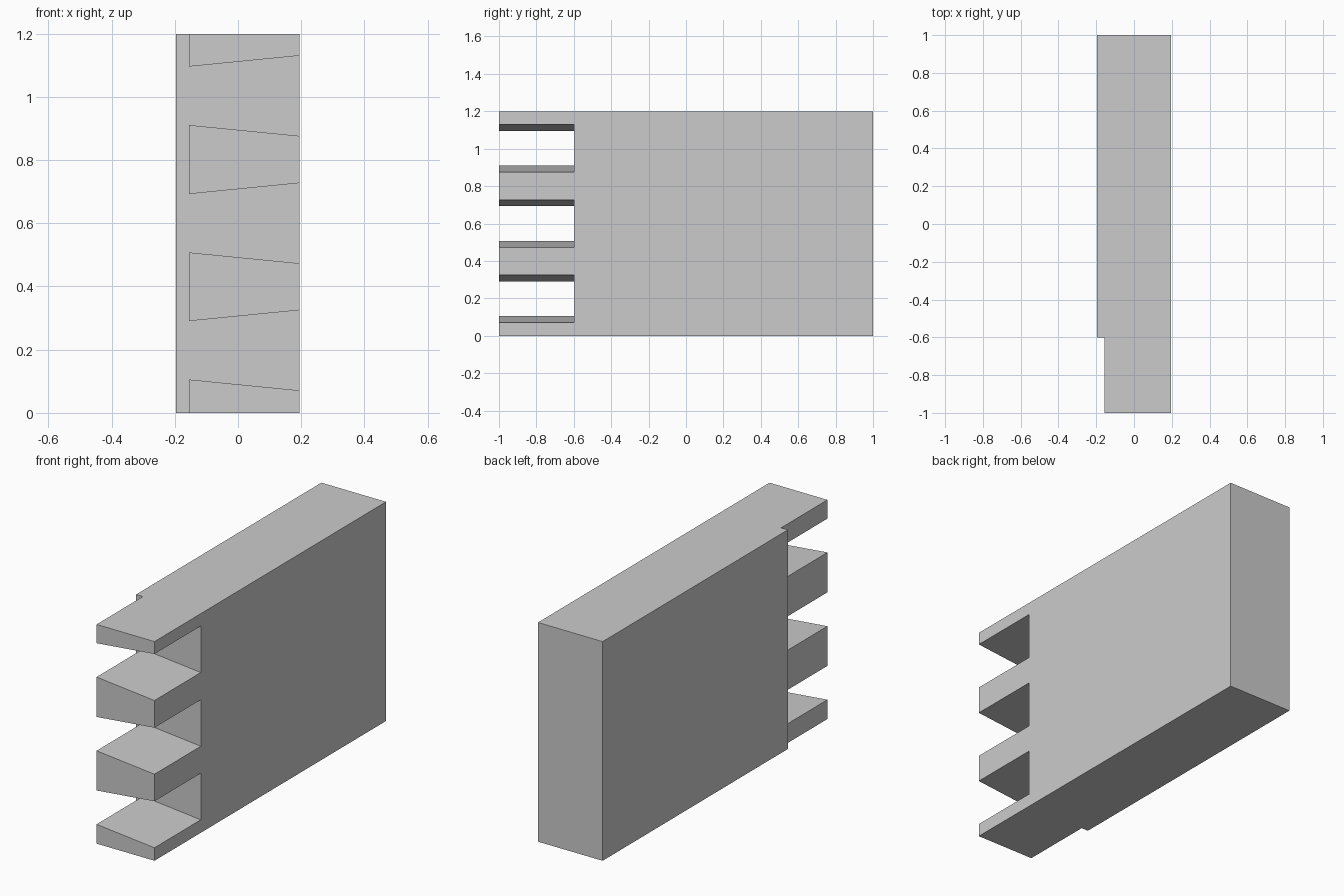
import bpy, bmesh

if "Cube" in bpy.data.objects:
    bpy.data.objects.remove(bpy.data.objects["Cube"])

X0, X1, XLAP = -0.196, 0.195, -0.155   # board faces and lap shoulder
H = 1.198                              # board width (standing up)
SHOULDER = -0.6                        # where the tails begin


def prism(name, profile, y0, y1):
    """Extrude an (x, z) profile along y."""
    bm = bmesh.new()
    face = bm.faces.new([bm.verts.new((x, y0, z)) for x, z in profile])
    out = bmesh.ops.extrude_face_region(bm, geom=[face])
    verts = [v for v in out["geom"] if isinstance(v, bmesh.types.BMVert)]
    bmesh.ops.translate(bm, verts=verts, vec=(0, y1 - y0, 0))
    bmesh.ops.recalc_face_normals(bm, faces=bm.faces[:])
    mesh = bpy.data.meshes.new(name)
    bm.to_mesh(mesh)
    bm.free()
    obj = bpy.data.objects.new(name, mesh)
    bpy.context.collection.objects.link(obj)
    return obj


def cut(target, cutter):
    cutter.hide_render = True
    mod = target.modifiers.new("cut", 'BOOLEAN')
    mod.operation = 'DIFFERENCE'
    mod.solver = 'EXACT'
    mod.object = cutter
    bpy.context.view_layer.objects.active = target
    bpy.ops.object.modifier_apply(modifier=mod.name)
    bpy.data.objects.remove(cutter)


# Plain board
board = prism("dovetail_board", [(X0, 0), (X1, 0), (X1, H), (X0, H)], -1, 1)

# Lap step along the inner face of the tails
cut(board, prism("lap_cutter", [(X0 - .1, -.1), (XLAP, -.1), (XLAP, H + .1), (X0 - .1, H + .1)],
                 -1.1, SHOULDER))

# Three flared sockets, leaving two full tails and two half tails
slope = 0.0345 / (X1 - XLAP)
for zc in (0.198, 0.6, 1.003):
    a, b = XLAP - 0.1, X1 + 0.1
    ha = 0.0925 - slope * 0.1
    hb = 0.127 + slope * 0.1
    cut(board, prism("socket_cutter", [(a, zc - ha), (b, zc - hb), (b, zc + hb), (a, zc + ha)],
                     -1.1, SHOULDER))
